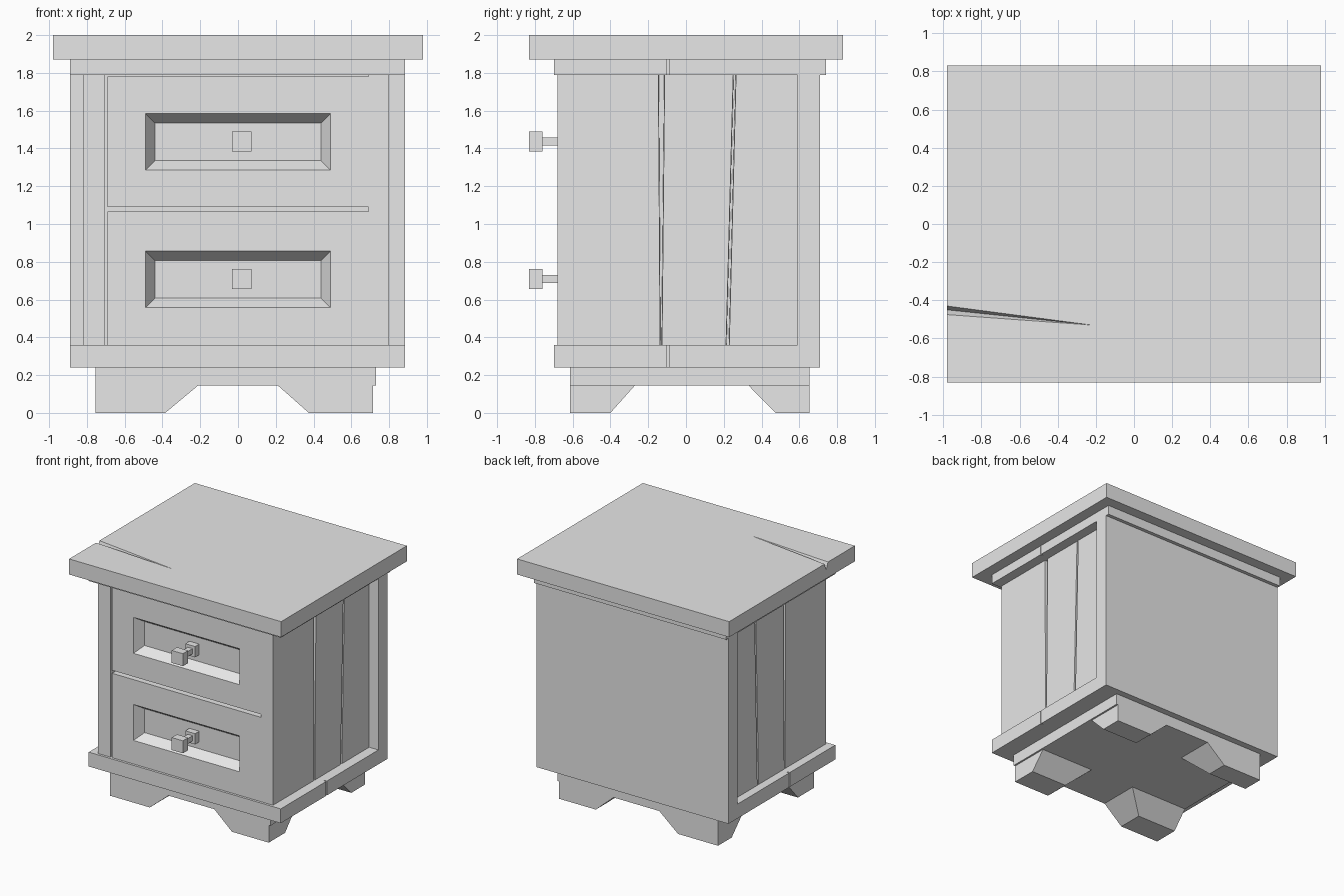
import bpy

cube = bpy.data.objects.get("Cube")
if cube:
    bpy.data.objects.remove(cube, do_unlink=True)

grey = bpy.data.materials.new("plain grey")
grey.use_nodes = True
grey.diffuse_color = (0.8, 0.8, 0.8, 1)
grey.node_tree.nodes["Principled BSDF"].inputs["Base Color"].default_value = (0.8, 0.8, 0.8, 1)


def mesh(name, verts, faces):
    me = bpy.data.meshes.new(name)
    me.from_pydata(verts, [], faces)
    me.materials.append(grey)
    ob = bpy.data.objects.new(name, me)
    bpy.context.collection.objects.link(ob)
    return ob


def loft(name, ring_a, ring_b):
    """Solid between two four-sided rings, ring_a being the lower or inner one."""
    sides = [(i, (i + 1) % 4, (i + 1) % 4 + 4, i + 4) for i in range(4)]
    return mesh(name, ring_a + ring_b, [(3, 2, 1, 0), (4, 5, 6, 7)] + sides)


def ring(x, y, z):
    return [(x[0], y[0], z), (x[1], y[0], z), (x[1], y[1], z), (x[0], y[1], z)]


def box(name, x, y, z):
    return loft(name, ring(x, y, z[0]), ring(x, y, z[1]))


# Top slab with a tapering crack running in from its right edge
X, Y, LOW, HIGH = 0.98, 0.83, 1.87, 2.0
slab = ring((-X, X), (-Y, Y), LOW) + ring((-X, X), (-Y, Y), HIGH)
crack = [(-X, -0.43, HIGH), (-X, -0.45, 1.94), (-X, -0.475, HIGH), (-0.22, -0.53, HIGH)]
back_lip, pit, front_lip, tip = range(8, 12)
mesh("top_slab", slab + crack, [
    (3, 2, 1, 0), (0, 1, 5, 4), (1, 2, 6, 5), (2, 3, 7, 6),
    (4, 5, tip, front_lip), (5, 6, tip), (6, 7, back_lip, tip),
    (3, 0, 4, front_lip, pit, back_lip, 7),
    (back_lip, pit, tip), (pit, front_lip, tip)])

# Trim under the slab and around the base, split along both sides
for name, end, z in (("top_trim", 0.74, (1.79, 1.87)), ("base_trim", 0.59, (0.24, 0.36))):
    box(name + "_front", (-0.89, 0.885), (-0.70, -0.10), z)
    box(name + "_rear", (-0.89, 0.885), (-0.09, end), z)
    box(name + "_core", (-0.87, 0.865), (-0.11, -0.08), z)

# Carcass and back panel
box("carcass_core", (-0.77, 0.75), (-0.60, 0.60), (0.30, 1.80))
box("back_panel", (-0.89, 0.885), (0.59, 0.71), (0.24, 1.79))

# Side planks: slightly crooked edges that widen towards the core
planks = [  # front edge (bottom, top), rear edge (bottom, top)
    ((-0.68, -0.68), (-0.137, -0.146)),
    ((-0.127, -0.113), (0.212, 0.25)),
    ((0.229, 0.265), (0.59, 0.59)),
]


def plank_ring(x, front, rear, grow):
    (f0, f1), (r0, r1) = front, rear
    f = grow if f0 > -0.6 else 0
    r = grow if r0 < 0.5 else 0
    return [(x, f0 - f, 0.36), (x, r0 + r, 0.36), (x, r1 + r, 1.79), (x, f1 - f, 1.79)]


for i, (front, rear) in enumerate(planks):
    loft(f"left_plank_{i + 1}", plank_ring(0.69, front, rear, 0.005), plank_ring(0.80, front, rear, 0))
    right = loft(f"right_plank_{i + 1}", plank_ring(-0.705, front, rear, 0.005),
                 plank_ring(-0.82, front, rear, 0))
    right.data.flip_normals()

# Drawers: flat front with a bevelled recess
FRONT, DEEP = -0.68, -0.605


def face_ring(x, z, y):
    return [(-x[0], y, z[0]), (x[1], y, z[0]), (x[1], y, z[1]), (-x[0], y, z[1])]


def drawer(name, z, mid):
    rings = [face_ring((0.69, 0.69), z, -0.58),
             face_ring((0.69, 0.69), z, FRONT),
             face_ring((0.49, 0.49), (mid - 0.15, mid + 0.15), FRONT),
             face_ring((0.44, 0.44), (mid - 0.10, mid + 0.10), DEEP)]
    faces = [(3, 2, 1, 0), (12, 13, 14, 15)]
    for k in (0, 4, 8):
        faces += [(k + i, k + (i + 1) % 4, k + (i + 1) % 4 + 4, k + i + 4) for i in range(4)]
    mesh(name, sum(rings, []), faces)
    # Square knob on a stem with a small mounting plate
    for part, r, y in (("knob", 0.052, (-0.83, -0.76)), ("stem", 0.022, (-0.77, -0.60)),
                       ("knob_plate", 0.045, (-0.66, -0.60))):
        c = mid + 0.002
        box(f"{name}_{part}", (0.02 - r, 0.02 + r), y, (c - r, c + r))


drawer("upper_drawer", (1.09, 1.78), 1.435)
drawer("lower_drawer", (0.36, 1.065), 0.707)

# Plinth and four feet sloping inwards
box("plinth", (-0.755, 0.73), (-0.615, 0.655), (0.145, 0.26))
for side, x_out, x_foot, x_in in (("left", 0.715, 0.375, 0.21), ("right", -0.755, -0.385, -0.21)):
    for end, y_out, y_foot, y_in in (("front", -0.615, -0.40, -0.27), ("back", 0.655, 0.475, 0.33)):
        def span(a, b):
            return (min(a, b), max(a, b))
        loft(f"{end}_{side}_foot",
             ring(span(x_out, x_foot), span(y_out, y_foot), 0),
             ring(span(x_out, x_in), span(y_out, y_in), 0.146))
